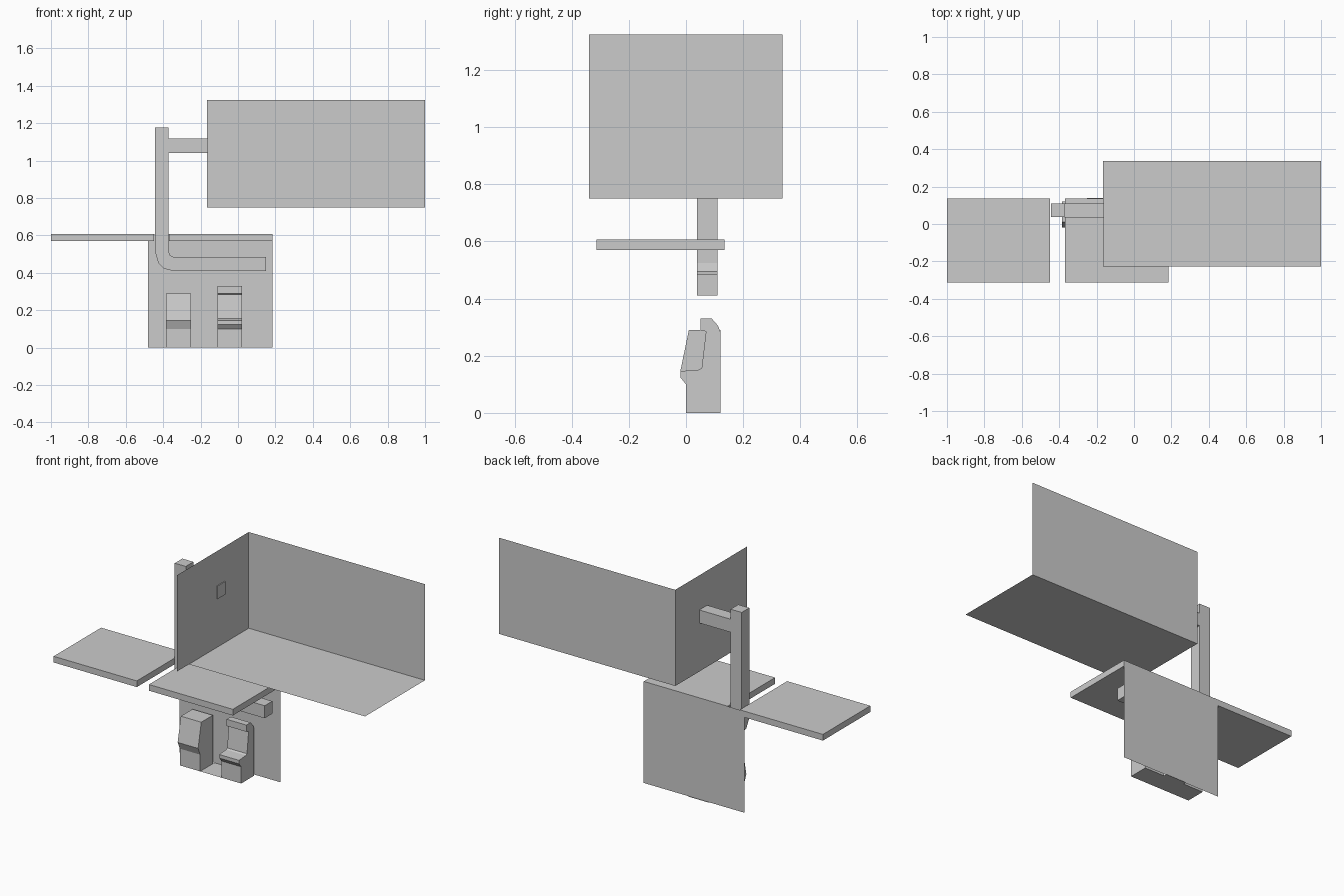
import bpy

if "Cube" in bpy.data.objects:
    bpy.data.objects.remove(bpy.data.objects["Cube"])


def mesh_object(name, verts, faces):
    me = bpy.data.meshes.new(name)
    me.from_pydata(verts, [], faces)
    me.update()
    ob = bpy.data.objects.new(name, me)
    bpy.context.collection.objects.link(ob)
    return ob


def sheet(name, a, b, c, d):
    """Single flat panel."""
    return mesh_object(name, [a, b, c, d], [(0, 1, 2, 3)])


def box(name, x, y, z):
    verts = [(i, j, k) for i in x for j in y for k in z]
    faces = [(0, 1, 3, 2), (4, 6, 7, 5), (0, 4, 5, 1),
             (2, 3, 7, 6), (0, 2, 6, 4), (1, 5, 7, 3)]
    return mesh_object(name, verts, faces)


def prism(name, profile, lo, hi, axis):
    """Extrude a (u, z) profile along x or y; counter-clockwise in (u, z)."""
    n = len(profile)
    if axis == 'X':
        verts = [(lo, u, z) for u, z in profile] + [(hi, u, z) for u, z in profile]
    else:
        verts = [(u, hi, z) for u, z in profile] + [(u, lo, z) for u, z in profile]
    faces = [tuple(range(n))[::-1], tuple(range(n, 2 * n))]
    faces += [(i, (i + 1) % n, n + (i + 1) % n, n + i) for i in range(n)]
    return mesh_object(name, verts, faces)


# Upper room: floor, back wall and a longer left wall
L, R, BACK, Z0, Z1 = -0.165, 1.0, 0.337, 0.75, 1.325
sheet("upper_floor", (L, -0.228, Z0), (R, -0.228, Z0), (R, BACK, Z0), (L, BACK, Z0))
sheet("upper_back_wall", (L, BACK, Z0), (R, BACK, Z0), (R, BACK, Z1), (L, BACK, Z1))
sheet("upper_left_wall", (L, -0.34, Z0), (L, BACK, Z0), (L, BACK, Z1), (L, -0.34, Z1))

# Ceiling slabs with a gap for the duct
for name, x in (("left_slab", (-1.0, -0.45)), ("right_slab", (-0.37, 0.185))):
    box(name, x, (-0.313, 0.135), (0.57, 0.607))

# Lower room: back wall and floor strip between the cabinets
sheet("lower_back_wall", (-0.482, 0.135, 0), (0.185, 0.135, 0),
      (0.185, 0.135, 0.606), (-0.482, 0.135, 0.606))
sheet("lower_floor", (-0.25, 0, 0), (-0.11, 0, 0), (-0.11, 0.14, 0), (-0.25, 0.14, 0))

# Air duct: bent riser and top branch entering the upper room
duct = [(-0.445, 1.178), (-0.445, 0.52), (-0.425, 0.45), (-0.395, 0.422), (-0.345, 0.41),
        (0.15, 0.41), (0.15, 0.485), (-0.345, 0.485), (-0.365, 0.495), (-0.372, 0.525),
        (-0.372, 1.178)]
prism("duct_riser", duct, 0.038, 0.11, 'Y')
box("duct_branch", (-0.372, -0.16), (0.036, 0.11), (1.04, 1.118))

# Arcade cabinets
slanted = [(0, 0), (0.12, 0), (0.12, 0.29), (0.01, 0.29), (-0.02, 0.145), (0, 0.10)]
prism("left_cabinet", slanted[::1], -0.385, -0.25, 'X')
hooded = [(0, 0), (0.12, 0), (0.12, 0.285), (0.112, 0.305), (0.09, 0.33), (0.05, 0.33),
          (0.05, 0.29), (0.07, 0.285), (0.055, 0.157), (0.045, 0.151), (-0.02, 0.146),
          (-0.02, 0.125), (0, 0.10)]
prism("right_cabinet", hooded, -0.11, 0.021, 'X')
